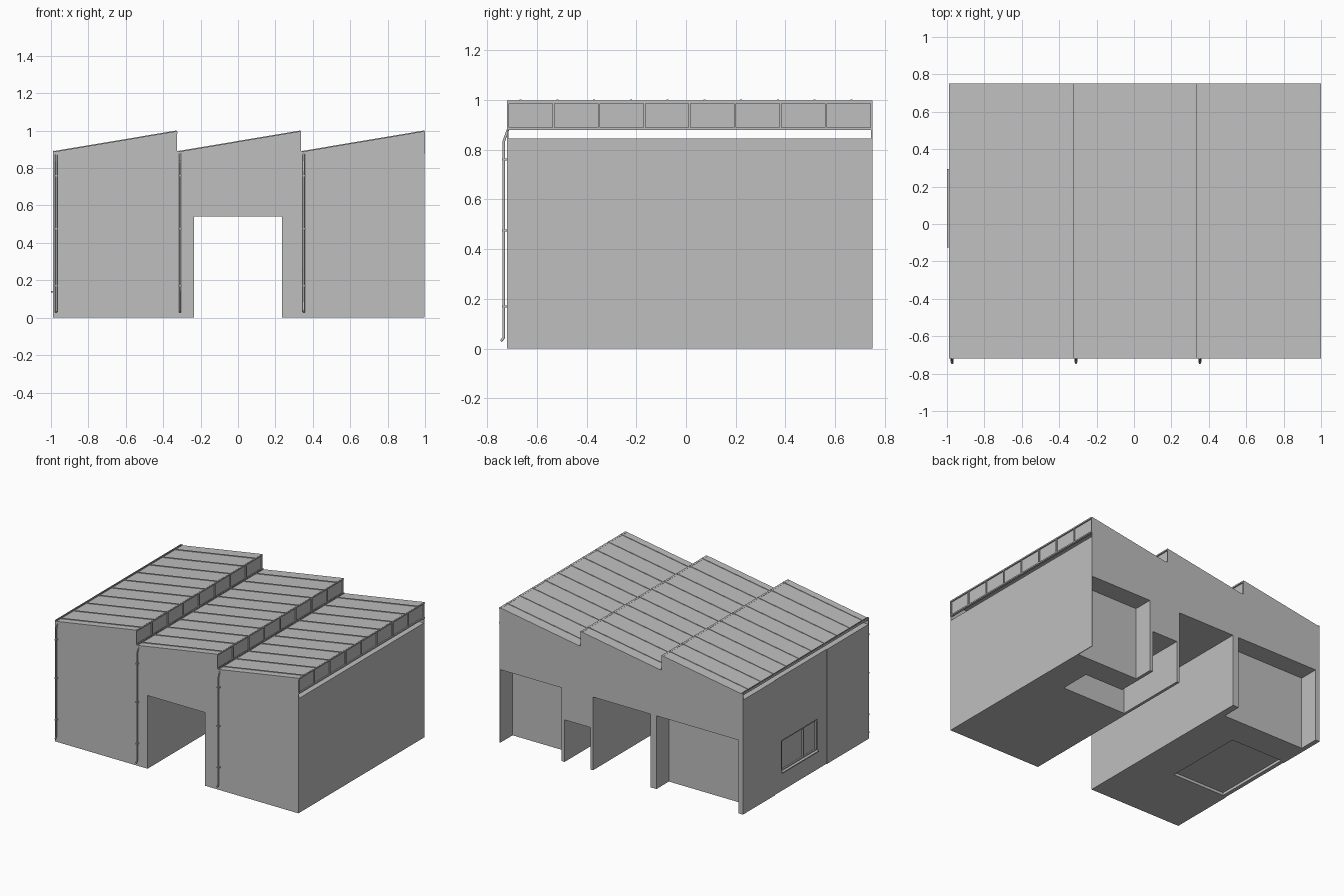
import bpy, bmesh
from mathutils import Vector

if "Cube" in bpy.data.objects:
    bpy.data.objects.remove(bpy.data.objects["Cube"], do_unlink=True)

# One plain grey for the whole building
grey = bpy.data.materials.new("light_grey")
grey.use_nodes = True
COLOUR = (0.52, 0.52, 0.52, 1)
grey.diffuse_color = COLOUR
grey.node_tree.nodes["Principled BSDF"].inputs["Base Color"].default_value = COLOUR


def finish(name, bm):
    bmesh.ops.recalc_face_normals(bm, faces=bm.faces)
    mesh = bpy.data.meshes.new(name)
    bm.to_mesh(mesh)
    bm.free()
    mesh.materials.append(grey)
    obj = bpy.data.objects.new(name, mesh)
    bpy.context.collection.objects.link(obj)
    return obj


def add_prism(bm, profile, y0, y1):
    """Extrude an x-z outline along y."""
    face = bm.faces.new([bm.verts.new((x, y0, z)) for x, z in profile])
    out = bmesh.ops.extrude_face_region(bm, geom=[face])
    verts = [v for v in out["geom"] if isinstance(v, bmesh.types.BMVert)]
    bmesh.ops.translate(bm, verts=verts, vec=(0, y1 - y0, 0))


def add_box(bm, x0, x1, y0, y1, z0, z1):
    add_prism(bm, [(x0, z0), (x1, z0), (x1, z1), (x0, z1)], y0, y1)


def box(name, *size):
    bm = bmesh.new()
    add_box(bm, *size)
    return finish(name, bm)


def cut(target, *size):
    cutter = box("cutter", *size)
    cutter.hide_render = True
    mod = target.modifiers.new("cut", 'BOOLEAN')
    mod.operation = 'DIFFERENCE'
    mod.solver = 'EXACT'
    mod.object = cutter
    bpy.context.view_layer.objects.active = target
    bpy.ops.object.modifier_apply(modifier=mod.name)
    bpy.data.objects.remove(cutter, do_unlink=True)


LEFT, RIGHT, FRONT, BACK = -0.99, 0.997, -0.72, 0.75
WALL_TOP, DOOR_TOP = 0.845, 0.54

# Main block with its passage, rear bays, side corridor and floor pit
body = box("main_block", LEFT, RIGHT, FRONT, BACK, 0, WALL_TOP)
cut(body, -0.234, 0.234, -1, 1, -0.1, DOOR_TOP)
cut(body, 0.49, 0.992, 0.605, 1, -0.1, DOOR_TOP)
cut(body, -0.955, -0.284, 0.605, 1, -0.1, DOOR_TOP)
cut(body, 0.255, 0.465, 0.2, 1, -0.1, 0.31)
cut(body, 0.4, 0.78, 0.2, 0.43, -0.1, 0.31)
cut(body, -0.957, -0.53, -0.215, 0.39, -0.1, 0.02)

# Inset side wall panel and window opening
cut(body, -1.1, LEFT + 0.004, -0.23, 0.377, -0.1, 1)
cut(body, -1.1, LEFT + 0.02, -0.125, 0.295, 0.14, 0.37)

# Side window frame and sill
bm = bmesh.new()
for y in (-0.125, 0.025, 0.283):
    add_box(bm, LEFT + 0.01, LEFT + 0.021, y, y + 0.012, 0.14, 0.37)
for z in (0.14, 0.36):
    add_box(bm, LEFT + 0.01, LEFT + 0.021, -0.125, 0.295, z, z + 0.01)
finish("side_window_frame", bm)
box("side_window_sill", -1.0, LEFT + 0.02, -0.125, 0.295, 0.134, 0.142)

# Three saw-tooth roof bays
TOOTH = 0.662
EAVE, RIDGE, SLAB = 0.886, 0.997, 0.008
BAYS = 8
for i in range(3):
    x0 = LEFT + i * TOOTH
    x1 = x0 + TOOTH
    tag = ("right", "middle", "left")[i]

    bm = bmesh.new()
    add_prism(bm, [(x0, EAVE - SLAB), (x1, RIDGE - SLAB), (x1, RIDGE), (x0, EAVE)], FRONT, BACK)
    finish(tag + "_roof", bm)

    # Raised seams running down the slope
    bm = bmesh.new()
    for k in range(10):
        y = -0.665 + k * 0.1478
        add_prism(bm, [(x0, EAVE), (x1, RIDGE), (x1, RIDGE + 0.004), (x0, EAVE + 0.004)],
                  y - 0.004, y + 0.004)
    finish(tag + "_roof_seams", bm)

    # Thin gable panels closing both ends
    gable = [(x0, WALL_TOP), (x1, WALL_TOP), (x1, RIDGE - SLAB), (x0, EAVE - SLAB)]
    for end, y in (("front", FRONT), ("back", BACK - 0.006)):
        bm = bmesh.new()
        add_prism(bm, gable, y, y + 0.006)
        finish(tag + "_" + end + "_gable", bm)

    # Clerestory glass with rails and mullions
    box(tag + "_clerestory_glass", x1 - 0.01, x1 - 0.005, FRONT, BACK, 0.88, RIDGE - SLAB)
    bm = bmesh.new()
    for z in (0.878, 0.986):
        add_box(bm, x1 - 0.012, x1 + 0.004, FRONT, BACK, z, z + 0.01)
    step = (BACK - FRONT - 0.008) / BAYS
    for k in range(BAYS + 1):
        y = FRONT + k * step
        add_box(bm, x1 - 0.012, x1 + 0.003, y, y + 0.008, 0.88, 0.99)
    finish(tag + "_clerestory_frame", bm)

    # Gutter along the eave
    bm = bmesh.new()
    add_prism(bm, [(x0, 0.88), (x0 + 0.012, 0.88), (x0 + 0.012, 0.895), (x0 + 0.009, 0.895),
                   (x0 + 0.009, 0.89), (x0 + 0.003, 0.89), (x0 + 0.003, 0.895), (x0, 0.895)],
              FRONT, BACK)
    finish(tag + "_gutter", bm)

    # Downpipe with bent ends
    px = x0 + 0.018
    curve = bpy.data.curves.new(tag + "_downpipe", 'CURVE')
    curve.dimensions = '3D'
    curve.bevel_depth = 0.006
    curve.bevel_resolution = 1
    curve.use_fill_caps = True
    path = [(-0.716, 0.88), (-0.732, 0.835), (-0.732, 0.045), (-0.744, 0.03)]
    spline = curve.splines.new('POLY')
    spline.points.add(len(path) - 1)
    for point, (y, z) in zip(spline.points, path):
        point.co = (px, y, z, 1)
    curve.materials.append(grey)
    pipe = bpy.data.objects.new(tag + "_downpipe", curve)
    bpy.context.collection.objects.link(pipe)

    # Pipe brackets
    bm = bmesh.new()
    for z in (0.17, 0.475, 0.76):
        add_box(bm, px - 0.008, px + 0.008, -0.74, FRONT, z - 0.004, z + 0.004)
    finish(tag + "_pipe_brackets", bm)
